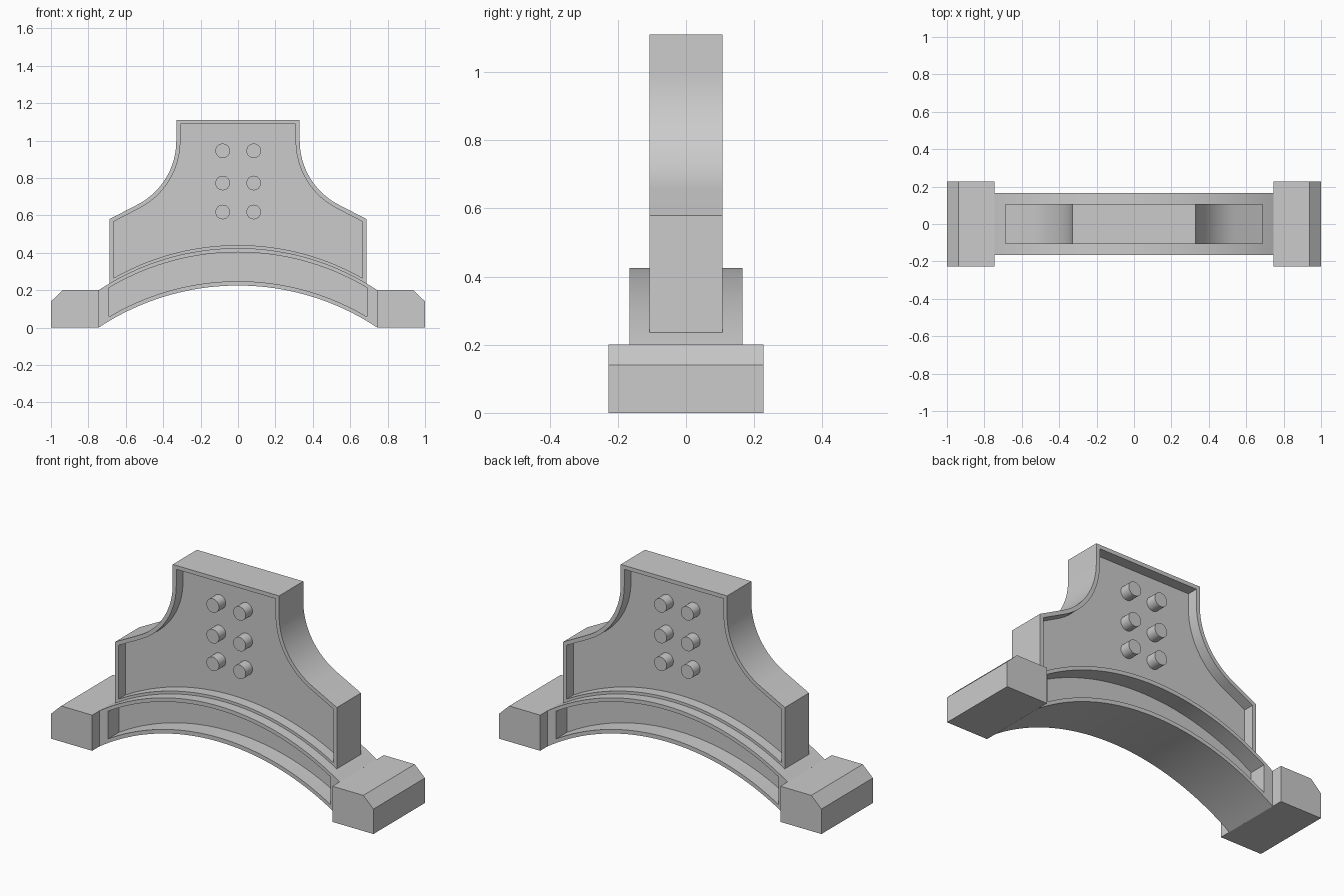
import bpy, bmesh, math

cube = bpy.data.objects.get("Cube")
if cube:
    bpy.data.objects.remove(cube, do_unlink=True)

grey = bpy.data.materials.new("plain grey")
grey.use_nodes = True
COLOUR = (0.6, 0.6, 0.6, 1)
grey.diffuse_color = COLOUR
grey.node_tree.nodes["Principled BSDF"].inputs["Base Color"].default_value = COLOUR

ARCH_R = 1.346
RIM = 0.022
DEPTH = 0.107
FLOOR = 0.047


def make_object(name, bm):
    bmesh.ops.recalc_face_normals(bm, faces=bm.faces)
    mesh = bpy.data.meshes.new(name)
    bm.to_mesh(mesh)
    bm.free()
    mesh.materials.append(grey)
    obj = bpy.data.objects.new(name, mesh)
    bpy.context.collection.objects.link(obj)
    bpy.ops.object.select_all(action="DESELECT")
    obj.select_set(True)
    bpy.context.view_layer.objects.active = obj
    bpy.ops.object.shade_smooth_by_angle(angle=math.radians(20))
    return obj


def loft(name, layers):
    """Join equal-length outlines, each given as (outline, y), and cap both ends."""
    bm = bmesh.new()
    rings = [[bm.verts.new((x, y, z)) for x, z in pts] for pts, y in layers]
    for a, b in zip(rings, rings[1:]):
        for i in range(len(a)):
            j = (i + 1) % len(a)
            bm.faces.new((a[i], a[j], b[j], b[i]))
    bm.faces.new(rings[0])
    bm.faces.new(rings[-1])
    return make_object(name, bm)


def recessed_slab(name, outer, inner, half, floor):
    """Slab with a sunken panel on the front and on the back."""
    return loft(name, [(inner, -floor), (inner, -half), (outer, -half),
                       (outer, half), (inner, half), (inner, floor)])


def arch(crown, half_width, steps=40):
    """Arc from right to left with its highest point at the given height."""
    a = math.asin(half_width / ARCH_R)
    angles = [a - 2 * a * i / steps for i in range(steps + 1)]
    return [(ARCH_R * math.sin(t), crown - ARCH_R * (1 - math.cos(t))) for t in angles]


def band_outline(bottom, top, half_width):
    return arch(top, half_width) + arch(bottom, half_width)[::-1]


def plate_outline(inset, crown):
    """Narrow top, hollow curved flanks, sloping shoulders, arched bottom."""
    cx, cz, r = 0.713, 0.998, 0.383 + inset
    slope = math.radians(27.4)
    end = math.pi / 2 - slope
    half = [(cx - r, 1.11 - inset)]
    half += [(cx - r * math.cos(end * i / 16), cz - r * math.sin(end * i / 16))
             for i in range(17)]
    side = 0.688 - inset
    x, z = half[-1]
    half.append((side, z - (side - x) * math.tan(slope)))
    return half + arch(crown, side) + [(-x, z) for x, z in reversed(half)]


# Arched band with a sunken panel on each face
recessed_slab("arched_band", band_outline(0.225, 0.425, 0.745),
              band_outline(0.248, 0.403, 0.69), 0.165, 0.068)

# Upright plate, seated slightly into the band
recessed_slab("upright_plate", plate_outline(0, 0.418),
              plate_outline(RIM, 0.441), DEPTH, FLOOR)

# End blocks with a chamfered outer top edge
for side, name in ((1, "left_foot"), (-1, "right_foot")):
    profile = [(0.745, 0), (1, 0), (1, 0.14), (0.937, 0.2), (0.745, 0.2)]
    profile = [(side * x, z) for x, z in profile]
    loft(name, [(profile, -0.228), (profile, 0.228)])

# Round pegs rising from the sunken panels, flush with the rim
for face, label in ((-1, "front"), (1, "back")):
    for row, z in enumerate((0.945, 0.773, 0.618)):
        for x in (-0.082, 0.084):
            circle = [(x + 0.039 * math.cos(math.tau * i / 32),
                       z + 0.039 * math.sin(math.tau * i / 32)) for i in range(32)]
            loft(f"{label}_peg_{row + 1}_{'left' if x > 0 else 'right'}",
                 [(circle, face * (FLOOR - 0.01)), (circle, face * DEPTH)])
